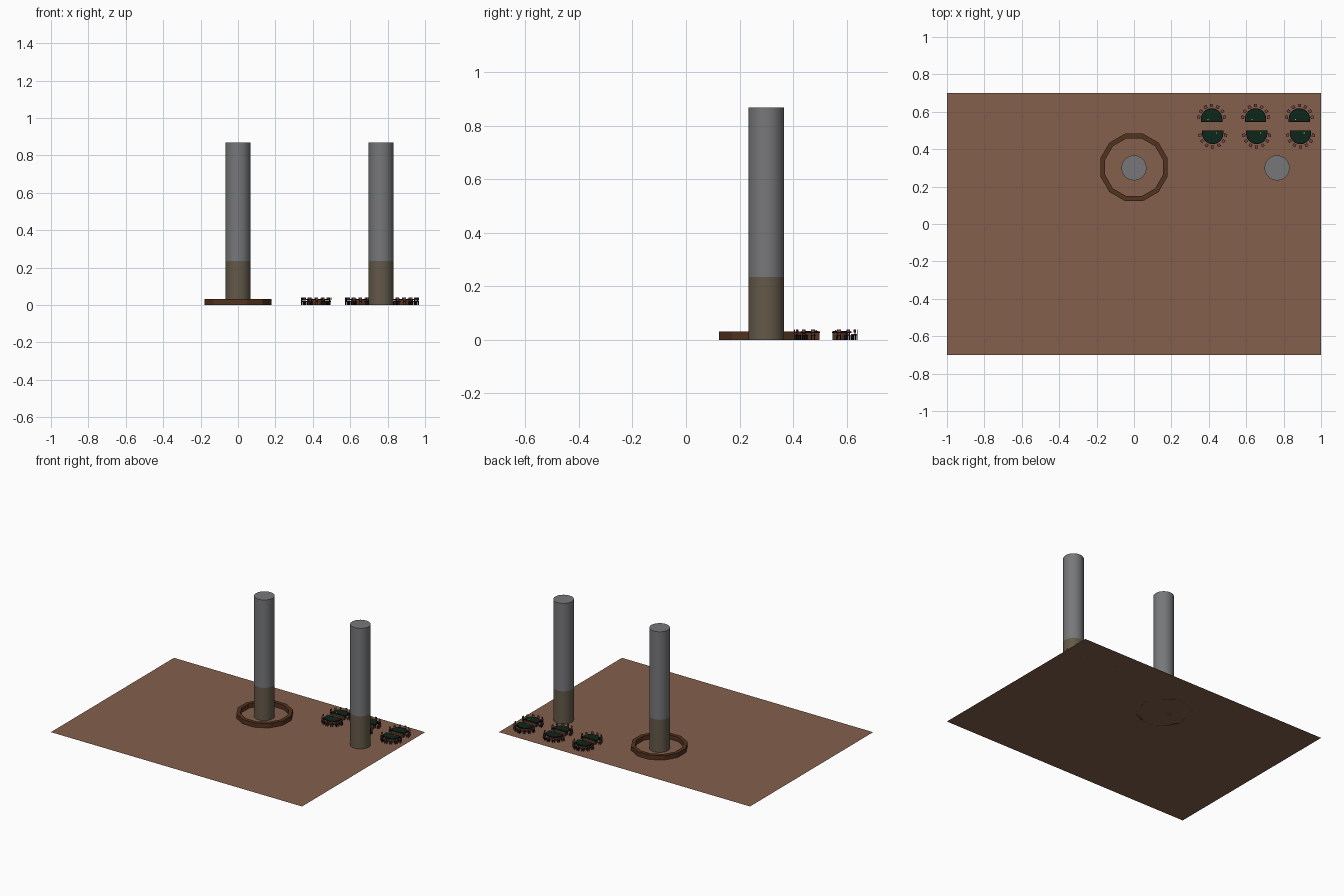
import bpy, bmesh, math
from mathutils import Matrix, Vector

if "Cube" in bpy.data.objects:
    bpy.data.objects.remove(bpy.data.objects["Cube"])


def material(name, rgb):
    m = bpy.data.materials.new(name)
    m.diffuse_color = (*rgb, 1)
    m.use_nodes = True
    m.node_tree.nodes["Principled BSDF"].inputs["Base Color"].default_value = m.diffuse_color
    return m


FLOOR = material("floor_brown", (0.23, 0.115, 0.073))
GREY = material("pillar_grey", (0.185, 0.187, 0.195))
TAUPE = material("pillar_base_taupe", (0.125, 0.10, 0.066))
WOOD = material("dark_wood", (0.085, 0.032, 0.014))
FELT = material("dark_green_felt", (0.004, 0.02, 0.009))
BLACK = material("black", (0.006, 0.005, 0.008))
ROSE = material("rose_cushion", (0.2, 0.06, 0.065))
CHIP = material("pale_chip", (0.4, 0.45, 0.15))


def finish(bm, name, mats):
    bmesh.ops.recalc_face_normals(bm, faces=bm.faces)
    me = bpy.data.meshes.new(name)
    bm.to_mesh(me)
    bm.free()
    for m in mats:
        me.materials.append(m)
    ob = bpy.data.objects.new(name, me)
    bpy.context.collection.objects.link(ob)
    return ob


def prism(bm, points, z0, z1, mat=0):
    """Extrude a flat outline from z0 to z1."""
    low = [bm.verts.new((x, y, z0)) for x, y in points]
    high = [bm.verts.new((x, y, z1)) for x, y in points]
    n = len(points)
    faces = [bm.faces.new(low[::-1]), bm.faces.new(high)]
    for i in range(n):
        j = (i + 1) % n
        faces.append(bm.faces.new((low[i], low[j], high[j], high[i])))
    for f in faces:
        f.material_index = mat


def box(bm, centre, size, mat=0):
    x, y, z = centre
    a, b, c = (s / 2 for s in size)
    prism(bm, [(x - a, y - b), (x + a, y - b), (x + a, y + b), (x - a, y + b)],
          z - c, z + c, mat)


# Floor sheet
bm = bmesh.new()
bm.faces.new([bm.verts.new(p) for p in
              ((-1, -0.7, 0), (1, -0.7, 0), (1, 0.7, 0), (-1, 0.7, 0))])
floor = finish(bm, "floor", [FLOOR])


# Pillars: taupe below the joint, grey above
def pillar(name, x, y, r=0.067, sides=32):
    bm = bmesh.new()
    rings = [[bm.verts.new((x + r * math.cos(math.tau * i / sides),
                            y + r * math.sin(math.tau * i / sides), z))
              for i in range(sides)] for z in (0, 0.235, 0.868)]
    for k in range(2):
        for i in range(sides):
            j = (i + 1) % sides
            f = bm.faces.new((rings[k][i], rings[k][j],
                              rings[k + 1][j], rings[k + 1][i]))
            f.material_index = 1 - k
            f.smooth = True
    bm.faces.new(rings[0][::-1]).material_index = 1
    bm.faces.new(rings[2])
    for e in bm.edges:
        e.smooth = all(f.smooth for f in e.link_faces)
    finish(bm, name, [GREY, TAUPE])


pillar("centre_pillar", 0, 0.3)
pillar("side_pillar", 0.765, 0.3)

# Twelve-sided counter ring around the centre pillar
bm = bmesh.new()
profile = [(0.18, 0), (0.18, 0.032), (0.154, 0.032), (0.154, 0)]
loops = []
for i in range(12):
    a = math.tau * (i + 0.5) / 12
    k = 1 / math.cos(math.pi / 12)
    loops.append([bm.verts.new((r * k * math.cos(a), 0.303 + r * k * math.sin(a), z))
                  for r, z in profile])
for i in range(12):
    p, q = loops[i], loops[(i + 1) % 12]
    for k in range(4):
        m = (k + 1) % 4
        bm.faces.new((p[k], q[k], q[m], p[m]))
finish(bm, "counter_ring", [WOOD])


def d_outline(r, straight, front=0.0):
    """Half-round table outline with its flat edge along y = front."""
    arc = [(r * math.cos(math.pi * i / 12), straight + r * math.sin(math.pi * i / 12))
           for i in range(13)]
    return [(-r, front), (r, front)] + arc


# Half-round table: wooden body, black rim, felt top, chips
def table_mesh():
    bm = bmesh.new()
    prism(bm, d_outline(0.046, 0.016, 0.001), 0, 0.026, 0)
    prism(bm, d_outline(0.057, 0.016), 0.026, 0.032, 1)
    prism(bm, d_outline(0.052, 0.016, 0.004), 0.032, 0.033, 2)
    box(bm, (-0.02, 0.013, 0.0345), (0.006, 0.006, 0.003), 3)
    return finish(bm, "card_table", [WOOD, BLACK, FELT, CHIP])


# Chair facing inward: four legs, seat frame, cushion and back rest
def chair_mesh():
    bm = bmesh.new()
    for sx in (-1, 1):
        for y in (-0.005, 0.006):
            box(bm, (sx * 0.006, y, 0.008), (0.003, 0.003, 0.016))
        box(bm, (sx * 0.006, 0.007, 0.028), (0.002, 0.002, 0.02))
    box(bm, (0, 0, 0.017), (0.016, 0.016, 0.003))
    box(bm, (0, 0, 0.020), (0.013, 0.013, 0.003), 1)
    box(bm, (0, 0.007, 0.033), (0.014, 0.003, 0.012), 1)
    return finish(bm, "chair", [BLACK, ROSE])


# Two rows of three tables, flat sides together, seven chairs each
table, chair = table_mesh(), chair_mesh()
table_data, chair_data = table.data, chair.data
for ob in (table, chair):
    bpy.data.objects.remove(ob)


def place(name, data, matrix):
    ob = bpy.data.objects.new(name, data)
    bpy.context.collection.objects.link(ob)
    ob.matrix_world = matrix


for x in (0.415, 0.65, 0.884):
    for row, y, turn, dx in (("back", 0.546, 0, 0), ("front", 0.5, math.pi, 0.006)):
        base = Matrix.Translation((x + dx, y, 0)) @ Matrix.Rotation(turn, 4, 'Z')
        place(row + "_card_table", table_data, base)
        for i in range(7):
            a = math.radians(6 + 28 * i)
            spot = Vector((0.069 * math.cos(a), 0.018 + 0.069 * math.sin(a), 0))
            place(row + "_chair", chair_data, base @ Matrix.Translation(spot)
                  @ Matrix.Rotation(a - math.pi / 2, 4, 'Z'))
